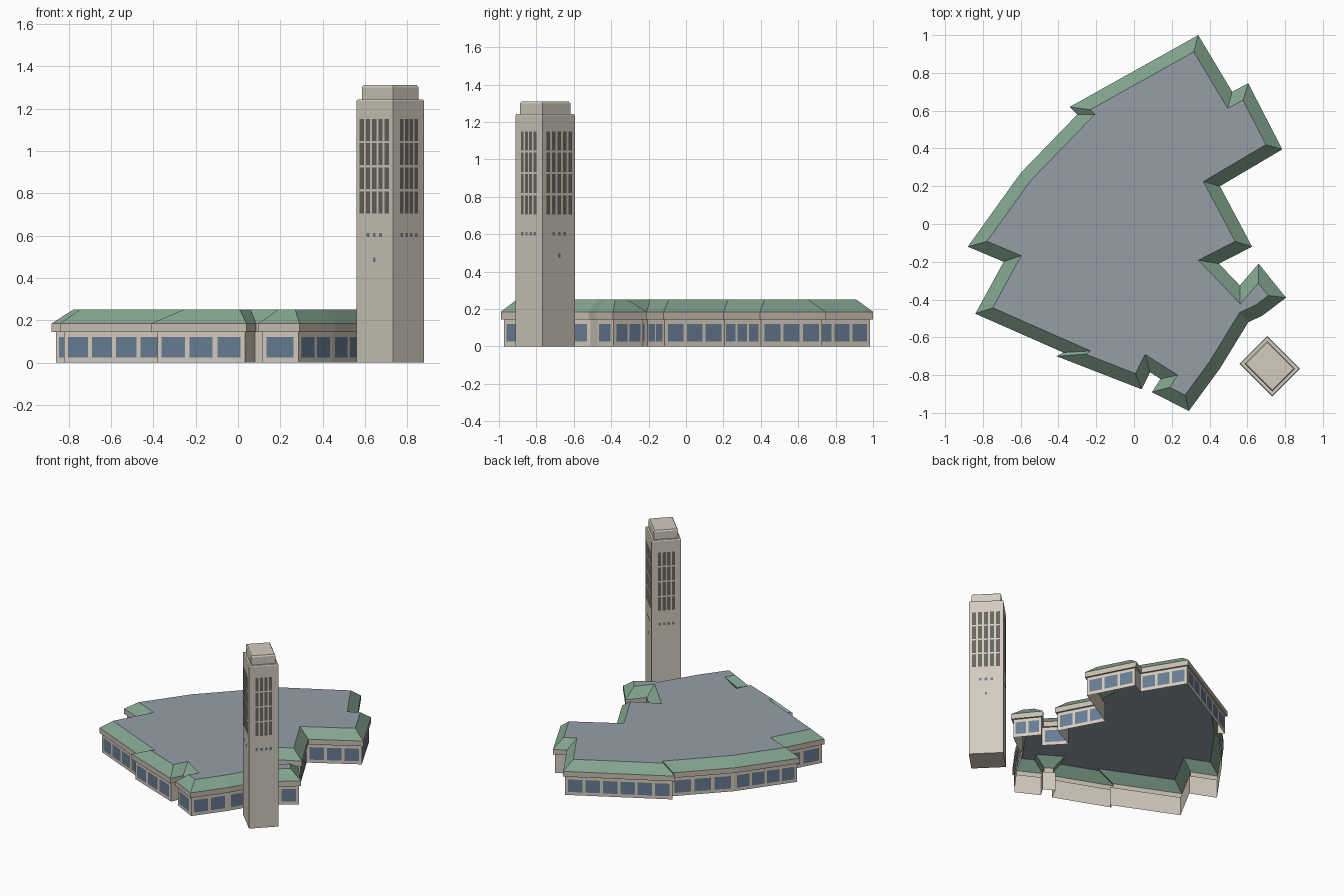
import bpy
import bmesh
from mathutils import Vector

cube = bpy.data.objects.get("Cube")
if cube:
    bpy.data.objects.remove(cube, do_unlink=True)


def material(name, rgb):
    """Flat material from 0-255 display values, stored as linear."""
    linear = [((c / 255 + 0.055) / 1.055) ** 2.4 for c in rgb]
    mat = bpy.data.materials.new(name)
    mat.use_nodes = True
    mat.diffuse_color = (*linear, 1)
    shader = mat.node_tree.nodes["Principled BSDF"]
    shader.inputs["Base Color"].default_value = (*linear, 1)
    shader.inputs["Roughness"].default_value = 0.9
    return mat


STONE = material("tower stone", (210, 203, 190))
WALL = material("wall render", (212, 203, 190))
FASCIA = material("eave fascia", (200, 189, 176))
GREEN = material("green roof slope", (131, 164, 143))
GREY = material("grey flat roof", (150, 158, 167))
GLASS = material("blue window glass", (104, 124, 147))
LOUVRE = material("dark louvre", (104, 101, 93))


def finish(name, bm, mats):
    mesh = bpy.data.meshes.new(name)
    bm.to_mesh(mesh)
    bm.free()
    for mat in mats:
        mesh.materials.append(mat)
    obj = bpy.data.objects.new(name, mesh)
    bpy.context.collection.objects.link(obj)
    return obj


def inset(points, dist):
    """Mitred inward offset of a counter-clockwise outline."""
    result = []
    for i, p in enumerate(points):
        d1 = (p - points[i - 1]).normalized()
        d2 = (points[(i + 1) % len(points)] - p).normalized()
        n1, n2 = Vector((-d1.y, d1.x)), Vector((-d2.y, d2.x))
        result.append(p + (n1 + n2) * dist / (1 + n1.dot(n2)))
    return result


def loft(name, outline, levels, mats, cap_mat, floor=False):
    """Stack inset copies of an outline; levels are (inset, z, material below)."""
    bm = bmesh.new()
    rings = []
    for dist, z, mat in levels:
        ring = [bm.verts.new((p.x, p.y, z)) for p in inset(outline, dist)]
        if rings:
            low = rings[-1]
            for i in range(len(ring)):
                j = (i + 1) % len(ring)
                face = bm.faces.new((low[i], low[j], ring[j], ring[i]))
                face.material_index = mat
        rings.append(ring)
    bm.faces.new(rings[-1]).material_index = cap_mat
    if floor:
        bm.faces.new(rings[0][::-1])
    return finish(name, bm, mats)


def plate(bm, p, q, centre, width, z0, z1):
    """Thin pane just outside the wall p-q, centre measured from its middle."""
    along = (q - p).normalized()
    out = Vector((along.y, -along.x)) * 0.003
    mid = (p + q) / 2 + along * centre + out
    a, b = mid - along * width / 2, mid + along * width / 2
    corners = ((a, z0), (b, z0), (b, z1), (a, z1))
    bm.faces.new([bm.verts.new((c.x, c.y, z)) for c, z in corners])


def edges(points):
    return zip(points, points[1:] + points[:1])


# Low building: open shell with walls, eave fascia, sloped rim and flat roof
eave = [Vector(p) for p in (
    (.34, 1), (-.34, .62), (-.30, .58), (-.60, .27), (-.88, -.12),
    (-.69, -.2), (-.84, -.475), (-.375, -.68), (-.41, -.7), (.04, -.875),
    (.085, -.785), (.14, -.82), (.095, -.89), (.29, -.99), (.455, -.765),
    (.605, -.52), (.68, -.485), (.805, -.39), (.66, -.21), (.56, -.325),
    (.45, -.21), (.625, -.12), (.455, .2), (.785, .395), (.605, .745),
    (.52, .7))]
WALL_INSET = 0.013
loft("low_building", eave,
     [(WALL_INSET, 0, 0), (WALL_INSET, .145, 0), (0, .145, 1),
      (0, .185, 1), (.066, .25, 2)],
     [WALL, FASCIA, GREEN, GREY], 3)

# Window rows along every wall that is long enough
bm = bmesh.new()
for p, q in edges(inset(eave, WALL_INSET)):
    length = (q - p).length
    if length > 0.13:
        count = max(1, round(length / 0.13))
        pitch = (length - 0.02) / count
        for k in range(count):
            plate(bm, p, q, (k - (count - 1) / 2) * pitch, pitch * .83, .025, .12)
finish("building_windows", bm, [GLASS])

# Tower: rectangular shaft set diagonally, with a stepped and chamfered crown
centre = Vector((.719, -.753))
short = Vector((1, 1)).normalized() * .1035
wide = Vector((1, -1)).normalized() * .1225
tower = [centre + short + wide, centre + short - wide,
         centre - short - wide, centre - short + wide]
loft("tower", tower,
     [(0, 0, 0), (0, 1.235, 0), (.004, 1.242, 0), (.018, 1.242, 0),
      (.018, 1.3, 0), (.024, 1.31, 0)],
     [STONE], 0, floor=True)

# Tower louvres in four tiers, with small windows below them
louvres, panes = bmesh.new(), bmesh.new()
for p, q in edges(tower):
    broad = (q - p).length > 0.22
    columns, pitch, width = (5, .042, .028) if broad else (4, .032, .022)
    for c in range(columns):
        for tier in range(4):
            z = .705 + tier * .114
            plate(louvres, p, q, (c - (columns - 1) / 2) * pitch, width, z, z + .103)
    small = 3 if broad else 4
    for c in range(small):
        plate(panes, p, q, (c - (small - 1) / 2) * pitch, .018, .592, .613)
    if broad:
        plate(panes, p, q, 0, .016, .476, .496)
finish("tower_louvres", louvres, [LOUVRE])
finish("tower_small_windows", panes, [GLASS])
